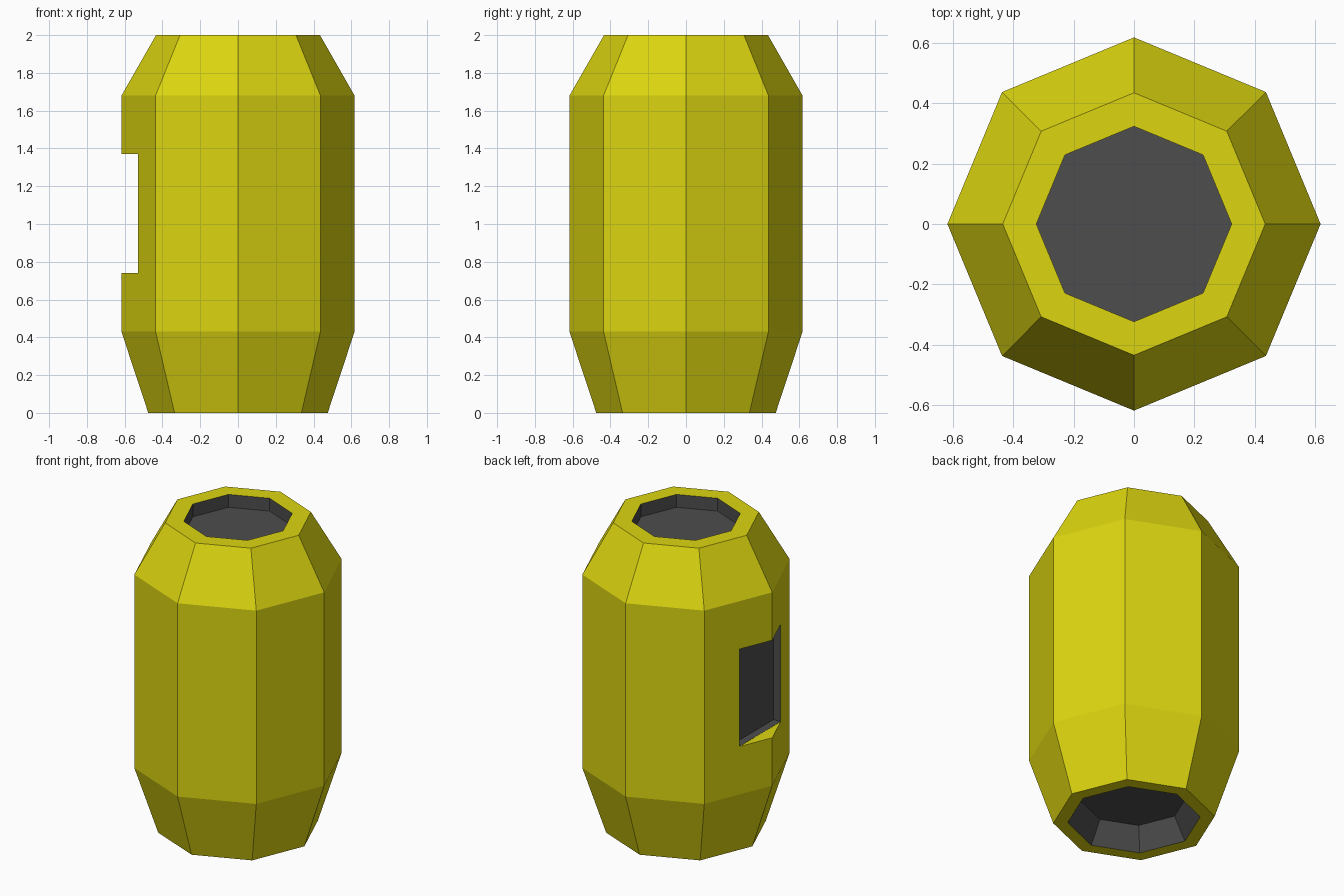
import bpy, bmesh, math

if "Cube" in bpy.data.objects:
    bpy.data.objects.remove(bpy.data.objects["Cube"])

# Two flat colours, shared slot order on every mesh
def make_material(name, rgb):
    m = bpy.data.materials.new(name)
    m.diffuse_color = (*rgb, 1)
    m.use_nodes = True
    m.node_tree.nodes["Principled BSDF"].inputs["Base Color"].default_value = m.diffuse_color
    return m

MATERIALS = [make_material("yellow", (0.72, 0.67, 0.005)),
             make_material("dark_grey", (0.075, 0.075, 0.075))]
YELLOW, GREY = 0, 1


def finish(name, bm):
    bmesh.ops.recalc_face_normals(bm, faces=bm.faces)
    mesh = bpy.data.meshes.new(name)
    bm.to_mesh(mesh)
    bm.free()
    for m in MATERIALS:
        mesh.materials.append(m)
    obj = bpy.data.objects.new(name, mesh)
    bpy.context.collection.objects.link(obj)
    return obj


# Octagonal lathe: each band is coloured by its own entry, both ends are capped
def lathe(name, profile, band_colours, sides=8):
    bm = bmesh.new()
    rings = [[bm.verts.new((r * math.cos(i * math.tau / sides),
                            r * math.sin(i * math.tau / sides), z))
              for i in range(sides)] for r, z in profile]
    for low, high, colour in zip(rings, rings[1:], band_colours):
        for i in range(sides):
            j = (i + 1) % sides
            bm.faces.new((low[i], low[j], high[j], high[i])).material_index = colour
    for ring in (rings[0], rings[-1]):
        bm.faces.new(ring).material_index = GREY
    return finish(name, bm)


# Cut a box out of an object, leaving the cut faces in the given colour
def cut_box(target, low, high, colour):
    bm = bmesh.new()
    bmesh.ops.create_cube(bm, size=1)
    for v in bm.verts:
        v.co = [l if c < 0 else h for c, l, h in zip(v.co, low, high)]
    for f in bm.faces:
        f.material_index = colour
    cutter = finish("window_cutter", bm)
    cutter.hide_render = True
    mod = target.modifiers.new("window", 'BOOLEAN')
    mod.operation, mod.solver, mod.object = 'DIFFERENCE', 'EXACT', cutter
    bpy.context.view_layer.objects.active = target
    bpy.ops.object.modifier_apply(modifier=mod.name)
    bpy.data.objects.remove(cutter)


# Barrel body with a tapered socket below and a straight socket on top
body = lathe("barrel_body",
             [(0.31, 0.14), (0.39, 0), (0.475, 0), (0.617, 0.43),
              (0.617, 1.68), (0.434, 2), (0.323, 2), (0.323, 1.917)],
             [GREY, YELLOW, YELLOW, YELLOW, YELLOW, YELLOW, GREY])

# Side window: yellow notch across the corner, then a grey recess behind it
cut_box(body, (-0.8, -0.4, 0.74), (-0.53, 0.4, 1.37), YELLOW)
cut_box(body, (-0.8, -0.209, 0.741), (-0.48, 0.209, 1.369), GREY)
